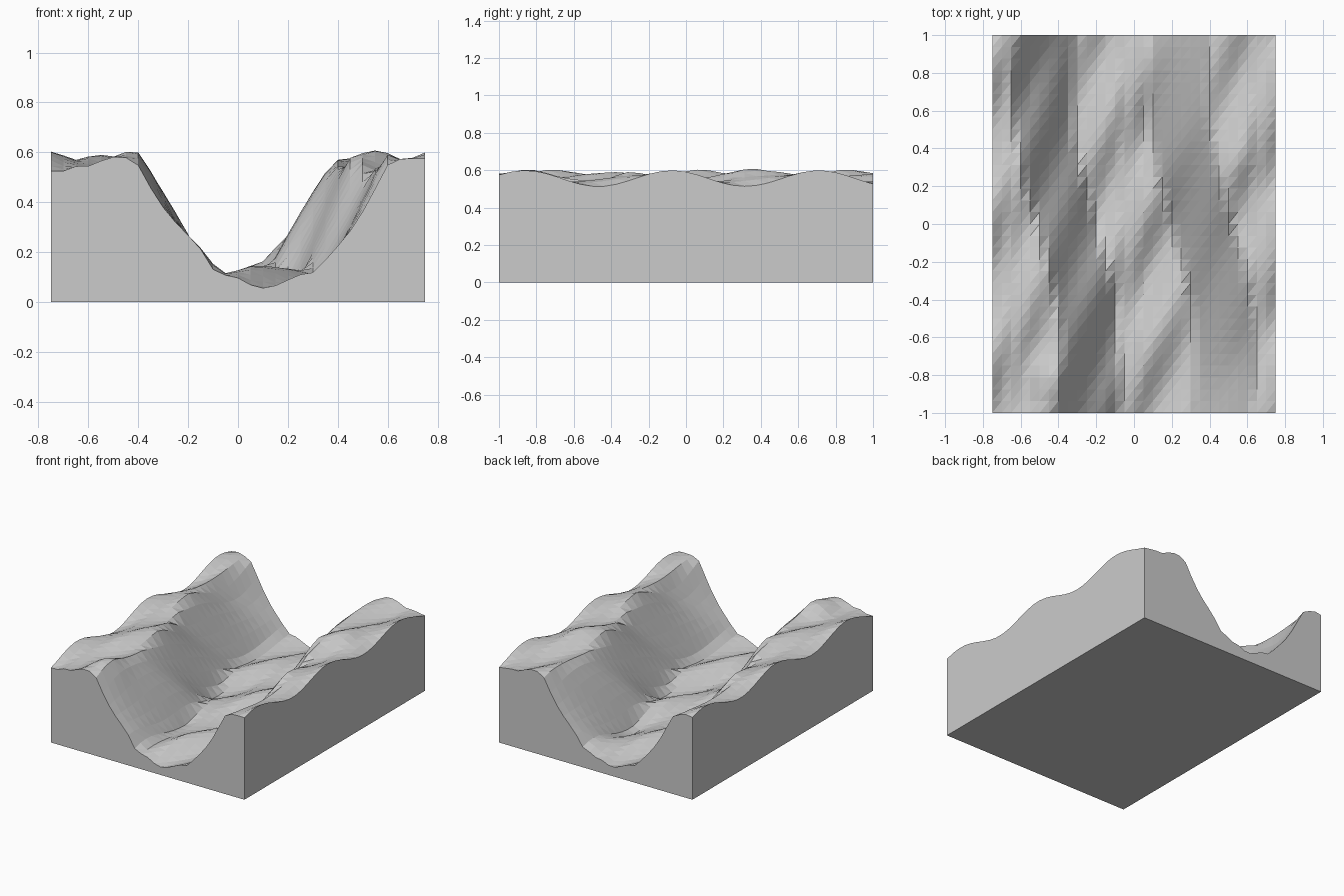
import bpy, bmesh, math

if "Cube" in bpy.data.objects:
    bpy.data.objects.remove(bpy.data.objects["Cube"])

NX, NY = 30, 32          # terrain grid cells
W, L = 1.5, 2.0
FLOOR, BANK = 0.10, 0.556
FOOT, SHOULDER = 0.205, 0.515
KNOLLS = [(-0.46, -0.82, 0.04), (0.57, 0.33, 0.02)]   # x, y, extra height
CALM = [-0.65, -0.04, 0.67]                           # x where ripples fade


def height(x, y):
    """Winding valley with straight walls, crossed by diagonal ripples."""
    centre = -0.13 * math.sin(2.2 * y)
    t = (abs(x - centre) - FOOT) / (SHOULDER - FOOT)
    t = min(1.0, max(0.0, t))
    z = FLOOR + (BANK - FLOOR) * t
    fade = 1.0
    for cx in CALM:
        fade -= 0.7 * math.exp(-((x - cx) / 0.06) ** 2)
    z += fade * (0.031 * math.cos(16 * x - 8 * y) + 0.018 * math.cos(7.5 * x - 8 * y))
    for kx, ky, h in KNOLLS:
        z += h * math.exp(-((x - kx) ** 2 + (y - ky) ** 2) / 0.012)
    return z


bm = bmesh.new()

# Terrain surface
top = []
for j in range(NY + 1):
    y = -L / 2 + L * j / NY
    row = []
    for i in range(NX + 1):
        x = -W / 2 + W * i / NX
        row.append(bm.verts.new((x, y, height(x, y))))
    top.append(row)
for j in range(NY):
    for i in range(NX):
        a, b, c, d = top[j][i], top[j][i + 1], top[j + 1][i + 1], top[j + 1][i]
        bm.faces.new((a, b, c))
        bm.faces.new((a, c, d))

# Side walls down to the base, following the border loop
rim = top[0][:-1] + [r[-1] for r in top[:-1]] + top[-1][:0:-1] + [r[0] for r in top[:0:-1]]
base = [bm.verts.new((v.co.x, v.co.y, 0)) for v in rim]
n = len(rim)
for k in range(n):
    m = (k + 1) % n
    bm.faces.new((rim[k], base[k], base[m], rim[m]))

# Flat underside
bm.faces.new(base[::-1])
bmesh.ops.recalc_face_normals(bm, faces=bm.faces[:])

mesh = bpy.data.meshes.new("valley_block")
bm.to_mesh(mesh)
bm.free()
obj = bpy.data.objects.new("valley_block", mesh)
bpy.context.collection.objects.link(obj)

# Single plain grey
mat = bpy.data.materials.new("light grey")
mat.diffuse_color = (0.6, 0.6, 0.6, 1)
mat.use_nodes = True
mat.node_tree.nodes["Principled BSDF"].inputs["Base Color"].default_value = mat.diffuse_color
mesh.materials.append(mat)
